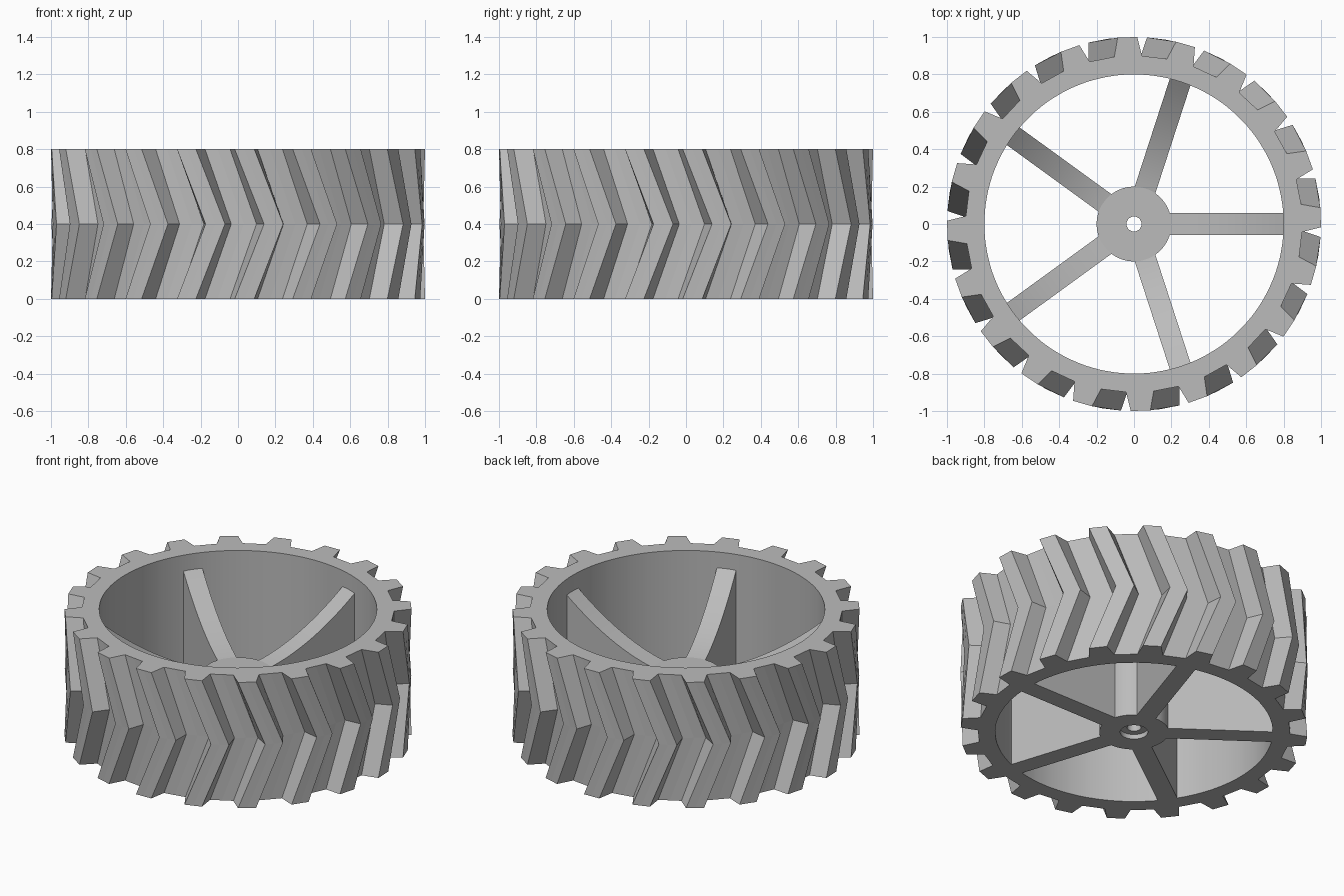
import bpy, bmesh
from math import sin, cos, radians, pi, tau

cube = bpy.data.objects.get("Cube")
if cube:
    bpy.data.objects.remove(cube, do_unlink=True)

TEETH, SPOKES = 20, 5
PITCH = 360 / TEETH
HEIGHT, BORE = 0.8, 0.8

grey = bpy.data.materials.new("plain_grey")
grey.use_nodes = True
grey.diffuse_color = (0.5, 0.5, 0.5, 1)
grey.node_tree.nodes["Principled BSDF"].inputs["Base Color"].default_value = (0.5, 0.5, 0.5, 1)


def polar(r, degrees, z):
    a = radians(degrees)
    return (r * cos(a), r * sin(a), z)


def bridge(bm, ring_a, ring_b, smooth=False):
    """Join two closed rings of equal length with quads."""
    n = len(ring_a)
    for i in range(n):
        j = (i + 1) % n
        face = bm.faces.new((ring_a[i], ring_a[j], ring_b[j], ring_b[i]))
        face.smooth = smooth


def finish(bm, name):
    bmesh.ops.recalc_face_normals(bm, faces=bm.faces)
    mesh = bpy.data.meshes.new(name)
    bm.to_mesh(mesh)
    bm.free()
    mesh.materials.append(grey)
    obj = bpy.data.objects.new(name, mesh)
    bpy.context.collection.objects.link(obj)
    return obj


# Rim: herringbone teeth outside, plain round bore inside
tooth = [(-4.7, 0.9), (-3, 1), (0, cos(radians(3))), (3, 1), (4.7, 0.9),
         (PITCH / 2, 0.9 * cos(radians(4.3)))]
outline = [(k * PITCH + a, r) for k in range(TEETH) for a, r in tooth]


def tooth_ring(bm, z, turn):
    return [bm.verts.new(polar(r, a + turn, z)) for a, r in outline]


def bore_ring(bm, z, turn):
    return [bm.verts.new(polar(BORE, a + turn, z)) for a, r in outline]


bm = bmesh.new()
low = tooth_ring(bm, 0, 2)
middle = tooth_ring(bm, HEIGHT / 2, 2 + PITCH / 2)
high = tooth_ring(bm, HEIGHT, 2)
bore_low = bore_ring(bm, 0, 2)
bore_high = bore_ring(bm, HEIGHT, 2)
bridge(bm, low, middle)
bridge(bm, middle, high)
bridge(bm, high, bore_high)
bridge(bm, bore_high, bore_low, smooth=True)
bridge(bm, bore_low, low)
finish(bm, "toothed_rim")

# Hub: turned profile with an axle hole and a shallow recess underneath
profile = [(0.04, 0.4), (0.2, 0.4), (0.2, 0), (0.08, 0), (0.08, 0.03), (0.04, 0.03)]
bm = bmesh.new()
rings = [[bm.verts.new(polar(r, i * 360 / 60, z)) for i in range(60)] for r, z in profile]
for i, ring in enumerate(rings):
    flat = profile[i][1] == profile[(i + 1) % len(rings)][1]
    bridge(bm, ring, rings[(i + 1) % len(rings)], smooth=not flat)
finish(bm, "hub")

# Spokes: flat underneath, top edge sweeping up from the hub to the rim
STEPS, HALF = 14, 0.058
for k in range(SPOKES):
    turn = k * tau / SPOKES
    bm = bmesh.new()
    sections = []
    for i in range(STEPS + 1):
        x = 0.185 + (0.803 - 0.185) * i / STEPS
        top = 0.4 + 0.5 * (x * x - 0.04)
        corners = [(-HALF, 0), (HALF, 0), (HALF, top), (-HALF, top)]
        sections.append([bm.verts.new((x * cos(turn) - y * sin(turn),
                                       x * sin(turn) + y * cos(turn), z))
                         for y, z in corners])
    for a, b in zip(sections, sections[1:]):
        bridge(bm, a, b)
    bm.faces.new(sections[0])
    bm.faces.new(sections[-1])
    spoke = finish(bm, f"spoke_{k + 1}")
    bpy.ops.object.select_all(action='DESELECT')
    spoke.select_set(True)
    bpy.context.view_layer.objects.active = spoke
    bpy.ops.object.shade_smooth_by_angle(angle=radians(30))
